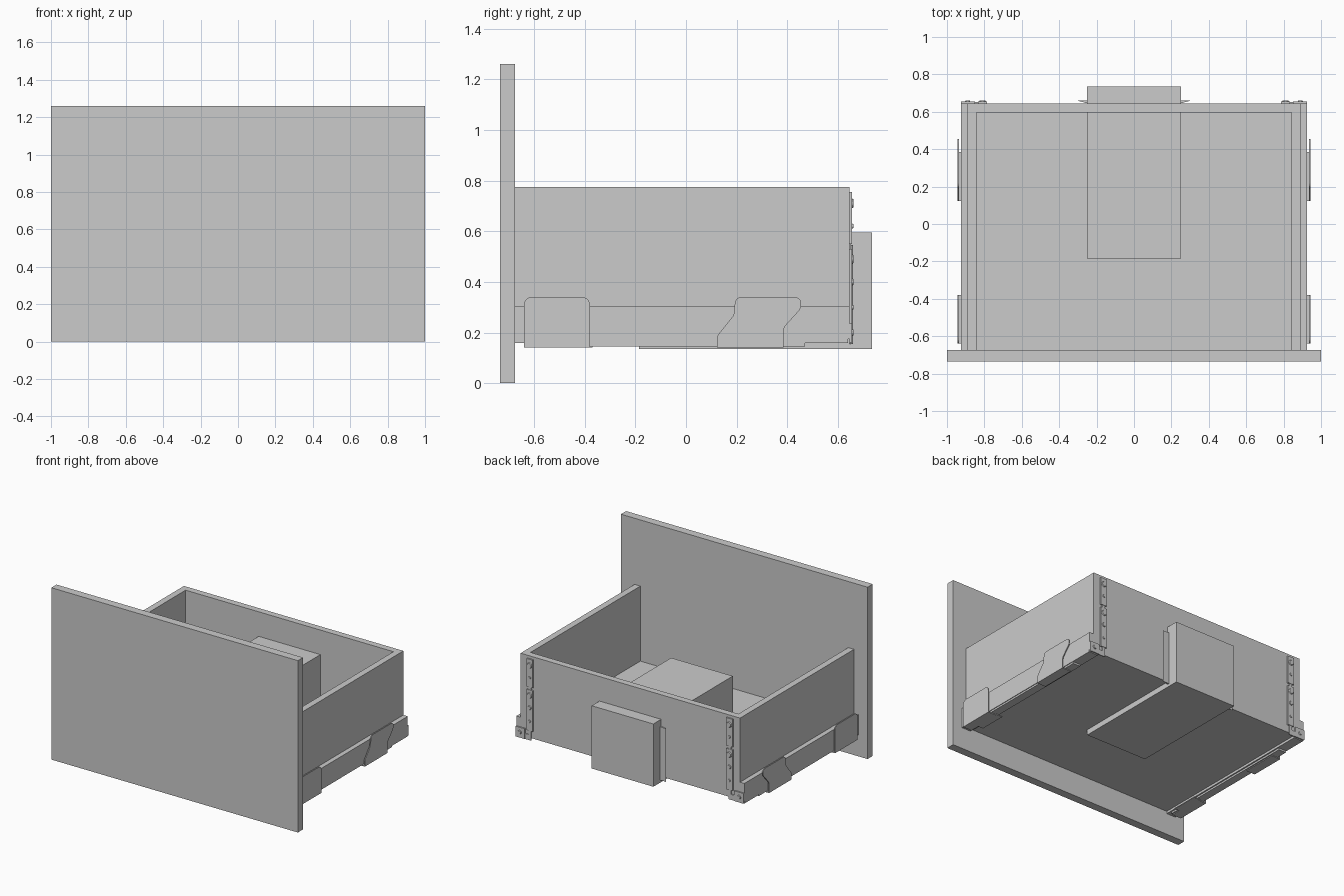
import bpy, bmesh, math
from mathutils import Matrix

if "Cube" in bpy.data.objects:
    bpy.data.objects.remove(bpy.data.objects["Cube"])


def finish(name, bm):
    bmesh.ops.recalc_face_normals(bm, faces=bm.faces)
    me = bpy.data.meshes.new(name)
    bm.to_mesh(me)
    bm.free()
    ob = bpy.data.objects.new(name, me)
    bpy.context.collection.objects.link(ob)
    return ob


def box(name, x, y, z):
    """Box from (min, max) pairs."""
    bm = bmesh.new()
    bmesh.ops.create_cube(bm, size=1)
    for v in bm.verts:
        v.co = [r[0] if c < 0 else r[1] for c, r in zip(v.co, (x, y, z))]
    return finish(name, bm)


def prism(name, pts, direction):
    """Flat polygon extruded along a direction."""
    bm = bmesh.new()
    face = bm.faces.new([bm.verts.new(p) for p in pts])
    new = bmesh.ops.extrude_face_region(bm, geom=[face])["geom"]
    verts = [g for g in new if isinstance(g, bmesh.types.BMVert)]
    bmesh.ops.translate(bm, verts=verts, vec=direction)
    # The source face stays as the closing cap
    return finish(name, bm)


def screw(name, x, z, r):
    """Screw head on the back of the drawer."""
    bm = bmesh.new()
    bmesh.ops.create_cone(bm, cap_ends=True, segments=20, radius1=r, radius2=r * 0.8,
                          depth=0.006, matrix=Matrix.Translation((x, 0.658, z))
                          @ Matrix.Rotation(-math.pi / 2, 4, 'X'))
    return finish(name, bm)


def mirror(ob):
    m = ob.modifiers.new("mirror", 'MIRROR')
    empty_axis = (True, False, False)
    m.use_axis = empty_axis
    m.use_mirror_merge = False


def corner(cy, cz, r, a0, a1, n=5):
    """Arc points for a rounded plate corner."""
    return [(cy + r * math.cos(math.radians(a0 + (a1 - a0) * i / n)),
             cz + r * math.sin(math.radians(a0 + (a1 - a0) * i / n))) for i in range(n + 1)]


# Drawer front, floor and back
box("drawer_front", (-1, 1), (-0.735, -0.675), (0, 1.26))
box("drawer_floor", (-0.843, 0.843), (-0.675, 0.60), (0.175, 0.225))
box("drawer_back", (-0.843, 0.843), (0.597, 0.645), (0.175, 0.775))

# Central housing that passes through the back wall, with side flanges
box("centre_housing", (-0.25, 0.25), (-0.185, 0.735), (0.135, 0.595))
flange = prism("housing_flange",
               [(0.25, 0.645, 0.155), (0.30, 0.659, 0.155), (0.25, 0.659, 0.155)],
               (0, 0, 0.39))

# Right-hand parts, mirrored to the left
parts = [
    flange,
    box("side_wall", (0.843, 0.89), (-0.675, 0.645), (0.175, 0.775)),
    box("side_rail", (0.89, 0.925), (-0.675, 0.645), (0.175, 0.305)),
    box("rail_foot", (0.85, 0.925), (-0.675, 0.64), (0.158, 0.175)),
    box("runner", (0.86, 0.92), (-0.64, 0.47), (0.145, 0.16)),
    box("front_latch", (0.83, 0.88), (-0.57, -0.37), (0.14, 0.146)),
]

# Mounting clips: thin outer plate plus a flange under the rail
front_clip = ([(-0.64, 0.142)] + corner(-0.61, 0.31, 0.03, 180, 90)
              + corner(-0.41, 0.31, 0.03, 90, 0) + [(-0.38, 0.142)])
rear_clip = ([(0.122, 0.14), (0.122, 0.185), (0.188, 0.268)]
             + corner(0.218, 0.315, 0.025, 180, 90)
             + corner(0.43, 0.315, 0.025, 90, 0)
             + [(0.45, 0.29), (0.391, 0.225), (0.385, 0.21), (0.385, 0.14)])
for name, profile in (("front_clip", front_clip), ("rear_clip", rear_clip)):
    parts.append(prism(name, [(0.936, y, z) for y, z in profile], (0.007, 0, 0)))
    y0, y1 = profile[0][0], profile[-1][0]
    parts.append(box(name + "_flange", (0.87, 0.943), (y0, y1), (0.14, 0.147)))

# Rear corner brackets with screws
parts += [
    box("upper_bracket", (0.785, 0.835), (0.645, 0.655), (0.55, 0.755)),
    box("lower_bracket", (0.785, 0.835), (0.645, 0.655), (0.23, 0.53)),
    box("bracket_strip", (0.80, 0.82), (0.645, 0.652), (0.20, 0.755)),
    box("rail_end_plate", (0.85, 0.925), (0.645, 0.655), (0.16, 0.235)),
    box("rail_end_hook", (0.80, 0.86), (0.645, 0.652), (0.16, 0.20)),
    screw("rail_screw", 0.89, 0.20, 0.014),
]
for z, r in ((0.71, 0.02), (0.62, 0.01), (0.49, 0.02), (0.40, 0.015), (0.30, 0.01)):
    parts.append(screw("bracket_screw", 0.81, z, r))

for ob in parts:
    mirror(ob)
